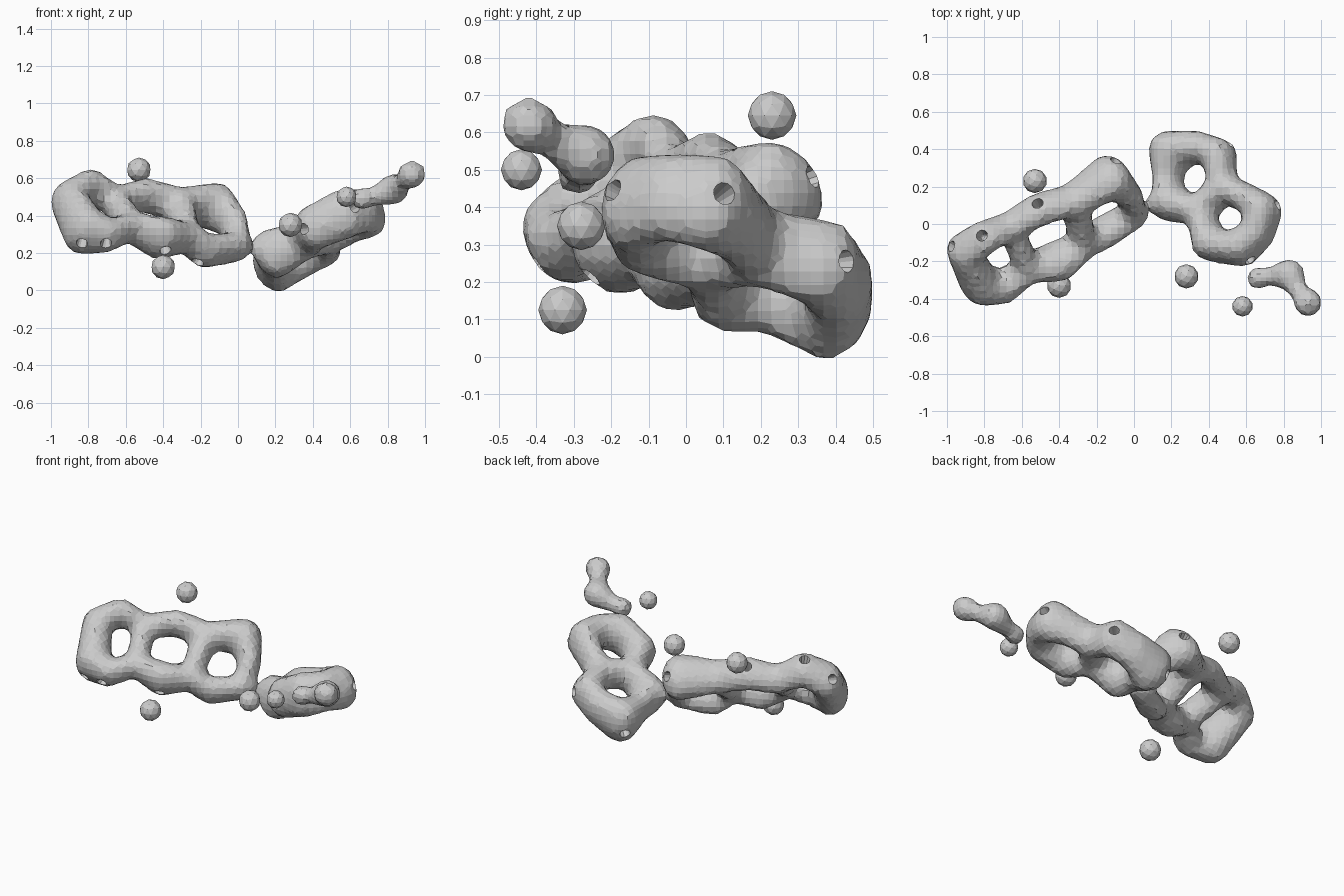
import bpy
import bmesh
from mathutils import Vector

default = bpy.data.objects.get("Cube")
if default:
    bpy.data.objects.remove(default, do_unlink=True)

# One plain grey for everything
grey = bpy.data.materials.new("plain_grey")
grey.use_nodes = True
colour = (0.6, 0.6, 0.6, 1)
grey.diffuse_color = colour
grey.node_tree.nodes["Principled BSDF"].inputs["Base Color"].default_value = colour

# Directions of a faceted unit ball, shared by every blob
ball = bmesh.new()
bmesh.ops.create_icosphere(ball, subdivisions=2, radius=1)
unit_ball = [v.co.copy() for v in ball.verts]
ball.free()


def add_hull(bm, nodes, swell):
    """Wrap one skin round the balls at the nodes (x, y, z, radius), deepened along swell."""
    verts = [bm.verts.new(Vector(node[:3]) + node[3] * (d + swell * d.dot(swell)))
             for node in nodes for d in unit_ball]
    bmesh.ops.convex_hull(bm, input=verts)
    inside = [v for v in verts if v.is_valid and not v.link_faces]
    bmesh.ops.delete(bm, geom=inside, context="VERTS")


def make_object(name, limbs, voxel=None, swell=Vector()):
    """Build an object from limbs, fusing them when a voxel size is given."""
    bm = bmesh.new()
    for limb in limbs:
        add_hull(bm, limb, swell)
    bmesh.ops.recalc_face_normals(bm, faces=bm.faces[:])
    mesh = bpy.data.meshes.new(name)
    bm.to_mesh(mesh)
    bm.free()
    mesh.materials.append(grey)
    obj = bpy.data.objects.new(name, mesh)
    bpy.context.collection.objects.link(obj)
    if voxel:
        fuse = obj.modifiers.new("fuse", "REMESH")
        fuse.mode = "VOXEL"
        fuse.voxel_size = voxel
        fuse.use_smooth_shade = False
    return obj


def make_rings(name, nodes, rungs, spur, pitted, swell):
    """Closed outline of limbs with cross rungs and a spur, pitted on its outer corners."""
    outline = list(zip(nodes, nodes[1:] + nodes[:1]))
    cross = [(nodes[a], nodes[b]) for a, b in rungs]
    body = make_object(name, outline + cross + [spur], 0.035, swell)

    # Small pits sunk into the corners from outside
    pits = []
    for i in pitted:
        here, before, after = (Vector(nodes[k % len(nodes)][:3]) for k in (i, i - 1, i + 1))
        outward = (here * 2 - before - after).normalized()
        mouth = here + outward * nodes[i][3] * 1.2
        pits.append(((*mouth, .035), (*here, .02)))
    cutter = make_object(name + "_pit_cutter", pits)
    cutter.hide_render = True
    cutter.hide_set(True)
    cut = body.modifiers.new("pits", "BOOLEAN")
    cut.operation = "DIFFERENCE"
    cut.object = cutter


# Triple ring body: upper rail, right end, then lower rail back to the left
triple = [
    (-.91, -.15, .49, .09), (-.80, -.07, .56, .08), (-.66, -.01, .48, .07),
    (-.50, .08, .51, .08), (-.32, .13, .46, .08), (-.13, .25, .45, .11),
    (-.02, .15, .36, .07), (0, .05, .23, .07), (-.17, -.05, .21, .08),
    (-.27, -.11, .28, .07), (-.41, -.20, .28, .10), (-.57, -.24, .34, .07),
    (-.70, -.34, .29, .08), (-.82, -.32, .32, .11),
]
tip = (.07, .10, .23, .025)
make_rings("triple_ring", triple, [(2, 11), (4, 9)], (triple[7], tip),
           (0, 1, 3, 5, 8, 10, 12, 13), Vector((.4, -.57, .71)) * .58)

# Double ring body, lying on a sloping plane
flat = [
    (.19, .39, .11), (.34, .41, .09), (.46, .37, .09), (.47, .20, .08),
    (.60, .14, .08), (.69, .07, .10), (.66, -.05, .09), (.57, -.13, .10),
    (.40, -.11, .09), (.36, .07, .08), (.19, .11, .10), (.18, .24, .08),
]
double = [(x, y, .145 + .41 * x - .23 * y, r) for x, y, r in flat]
make_rings("double_ring", double, [(3, 9)], (double[10], tip),
           (0, 2, 5, 7, 8), Vector((-.41, .23, 1)).normalized() * .63)

# Loose balls around the bodies
loose = {
    "upper_ball": (-.53, .23, .645, .065),
    "lower_ball": (-.40, -.33, .125, .065),
    "front_ball": (.28, -.28, .35, .065),
    "outer_ball": (.58, -.44, .50, .055),
}
for name, node in loose.items():
    make_object(name, [(node,)])

# Crooked chain of blobs at the far end
chain = [(.66, -.29, .49, .06), (.73, -.28, .50, .05), (.83, -.27, .54, .085),
         (.88, -.36, .58, .045), (.93, -.42, .62, .077)]
make_object("end_chain", zip(chain, chain[1:]), voxel=0.03)
